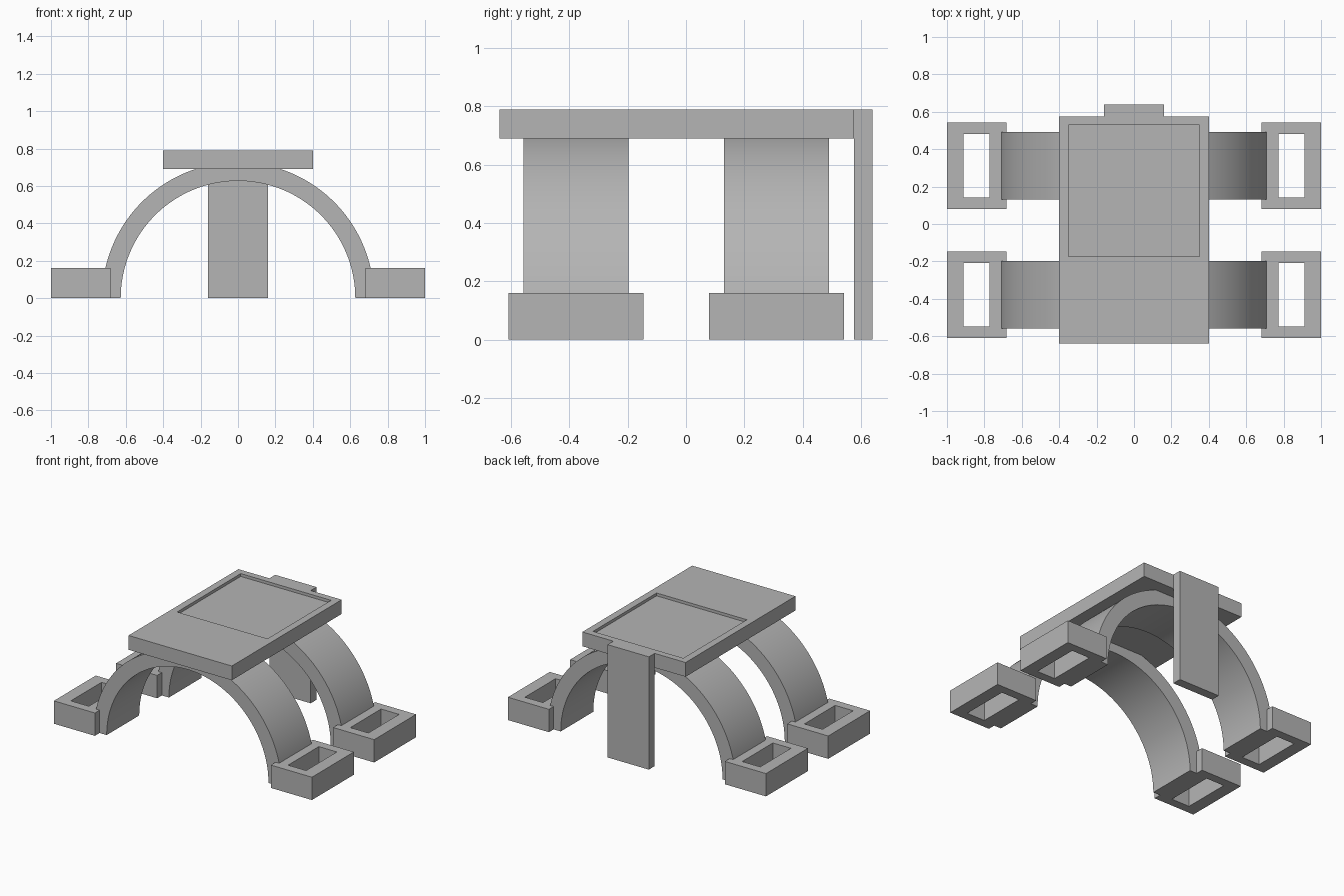
import bpy
import bmesh
from math import cos, sin, pi, radians

# Remove the default cube
default = bpy.data.objects.get("Cube")
if default:
    bpy.data.objects.remove(default, do_unlink=True)

# Single grey material
GREY = (0.46, 0.46, 0.46, 1)
grey = bpy.data.materials.new("plain_grey")
grey.use_nodes = True
grey.diffuse_color = GREY
shader = next(n for n in grey.node_tree.nodes if n.type == "BSDF_PRINCIPLED")
shader.inputs["Base Color"].default_value = GREY


def finish(name, bm):
    """Turn a bmesh into a named grey object."""
    bmesh.ops.recalc_face_normals(bm, faces=bm.faces)
    mesh = bpy.data.meshes.new(name)
    bm.to_mesh(mesh)
    bm.free()
    mesh.materials.append(grey)
    obj = bpy.data.objects.new(name, mesh)
    bpy.context.collection.objects.link(obj)
    return obj


def ring(bm, rect, z):
    x0, x1, y0, y1 = rect
    return [bm.verts.new((x, y, z)) for x, y in ((x0, y0), (x1, y0), (x1, y1), (x0, y1))]


def bridge(bm, a, b):
    n = len(a)
    for i in range(n):
        j = (i + 1) % n
        bm.faces.new((a[i], a[j], b[j], b[i]))


def block(name, rect, z0, z1, pocket=None, floor=None):
    """Box, optionally with a pocket (floor given) or a through hole."""
    bm = bmesh.new()
    low, high = ring(bm, rect, z0), ring(bm, rect, z1)
    bridge(bm, low, high)
    if pocket is None:
        bm.faces.new(low)
        bm.faces.new(high)
    else:
        rim = ring(bm, pocket, z1)
        base = ring(bm, pocket, z0 if floor is None else floor)
        bridge(bm, high, rim)
        bridge(bm, rim, base)
        if floor is None:
            bridge(bm, base, low)
        else:
            bm.faces.new(base)
            bm.faces.new(low)
    return finish(name, bm)


def arch(name, inner, outer, y0, y1, steps=72):
    """Half-round band spanning from side to side."""
    bm = bmesh.new()
    rows = []
    for i in range(steps + 1):
        a = pi * i / steps
        rows.append([bm.verts.new((r * cos(a), y, r * sin(a)))
                     for r, y in ((inner, y0), (outer, y0), (outer, y1), (inner, y1))])
    for a, b in zip(rows, rows[1:]):
        bridge(bm, a, b)
    bm.faces.new(rows[0])
    bm.faces.new(rows[-1])
    obj = finish(name, bm)
    bpy.ops.object.select_all(action="DESELECT")
    obj.select_set(True)
    bpy.context.view_layer.objects.active = obj
    bpy.ops.object.shade_smooth_by_angle(angle=radians(30))


# Deck with a shallow recessed panel
block("deck", (-0.4, 0.4, -0.64, 0.576), 0.69, 0.79,
      pocket=(-0.35, 0.35, -0.174, 0.53), floor=0.77)

# Rear support post
block("rear_post", (-0.16, 0.16, 0.576, 0.64), 0, 0.79)

# Two arches, each standing between a pair of hollow feet
for place, yc in (("front", -0.378), ("rear", 0.311)):
    arch(place + "_arch", 0.627, 0.727, yc - 0.18, yc + 0.18)
    for side, s in (("left", 1), ("right", -1)):
        xs = sorted((s * 0.682, s))
        hole = sorted((s * 0.772, s * 0.912))
        block(f"{place}_{side}_foot", (*xs, yc - 0.232, yc + 0.232), 0, 0.16,
              pocket=(*hole, yc - 0.17, yc + 0.17))
